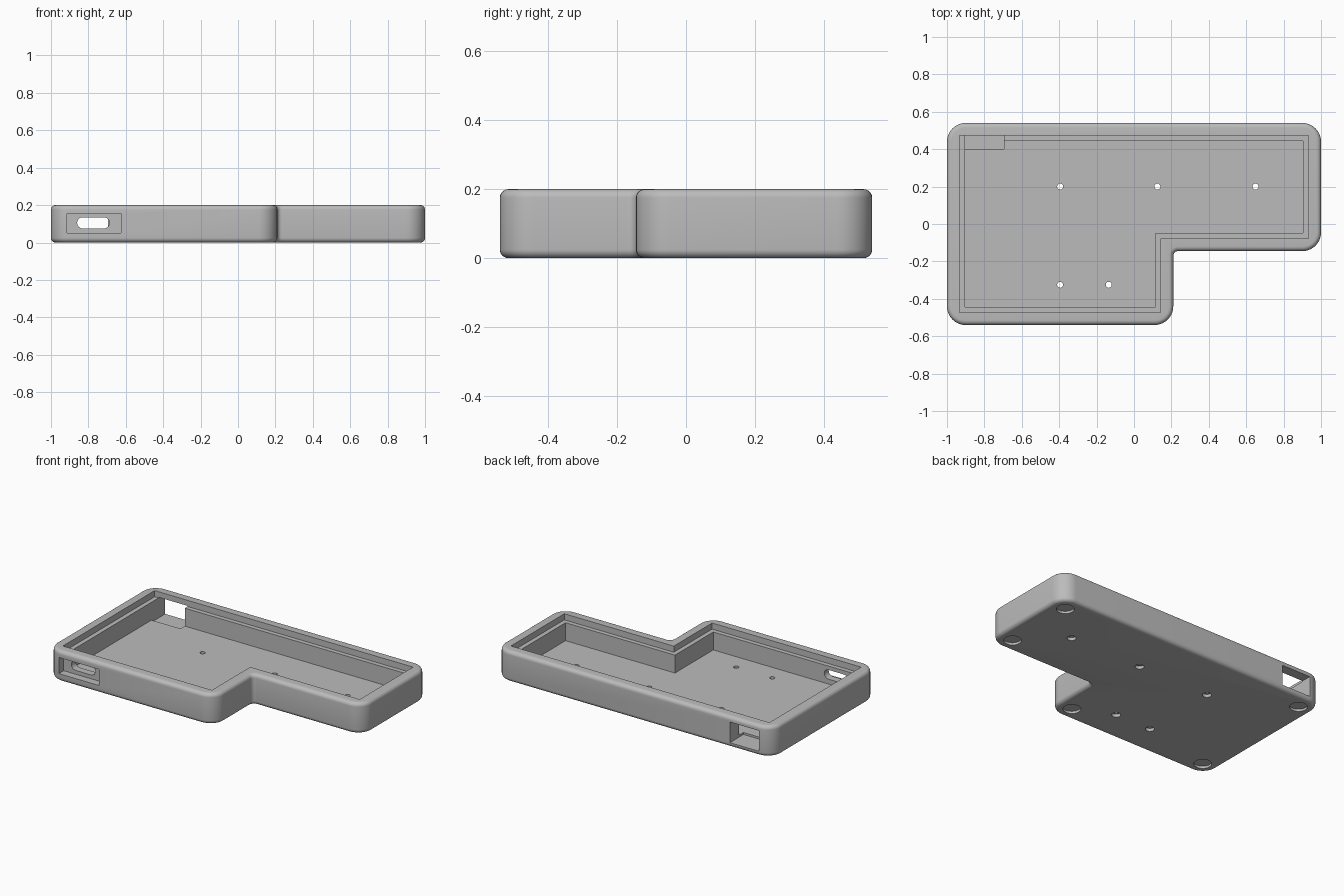
import bpy, bmesh, math
from mathutils import Matrix, Vector

cube = bpy.data.objects.get("Cube")
if cube:
    bpy.data.objects.remove(cube, do_unlink=True)

# Single matte grey plastic
grey = bpy.data.materials.new("matte grey plastic")
grey.use_nodes = True
colour = (0.5, 0.5, 0.5, 1)
grey.diffuse_color = colour
grey.node_tree.nodes["Principled BSDF"].inputs["Base Color"].default_value = colour

HEIGHT = 0.2
FLOOR = 0.043
LEDGE = 0.16
FILLET = 0.025


def l_outline(inset, convex=0.0, concave=0.0, steps=10):
    """Points of the L-shaped footprint, pulled in by inset, with rounded corners."""
    lo_x, hi_x = -1 + inset, 1 - inset
    lo_y, hi_y = -0.54 + inset, 0.54 - inset
    in_x, in_y = 0.21 - inset, -0.145 + inset
    corners = [Vector(p) for p in ((lo_x, lo_y), (in_x, lo_y), (in_x, in_y),
                                   (hi_x, in_y), (hi_x, hi_y), (lo_x, hi_y))]
    points = []
    for i, corner in enumerate(corners):
        radius = concave if i == 2 else convex
        if radius <= 0:
            points.append(corner)
            continue
        back = (corners[i - 1] - corner).normalized()
        ahead = (corners[(i + 1) % 6] - corner).normalized()
        centre = corner + (back + ahead) * radius
        for k in range(steps + 1):
            t = math.pi / 2 * k / steps
            points.append(centre - radius * (ahead * math.cos(t) + back * math.sin(t)))
    return points


def make_object(name, bm):
    bmesh.ops.recalc_face_normals(bm, faces=bm.faces)
    mesh = bpy.data.meshes.new(name)
    bm.to_mesh(mesh)
    bm.free()
    mesh.materials.append(grey)
    obj = bpy.data.objects.new(name, mesh)
    bpy.context.collection.objects.link(obj)
    return obj


def loft(name, sections):
    """Closed solid through matching rings of 3D points."""
    bm = bmesh.new()
    rings = [[bm.verts.new(p) for p in section] for section in sections]
    for low, high in zip(rings, rings[1:]):
        for i in range(len(low)):
            j = (i + 1) % len(low)
            bm.faces.new((low[i], low[j], high[j], high[i]))
    bm.faces.new(rings[0][::-1])
    bm.faces.new(rings[-1])
    return make_object(name, bm)


def prism(name, points, z0, z1):
    return loft(name, [[(p.x, p.y, z) for p in points] for z in (z0, z1)])


def box(name, low, high):
    low, high = Vector(low), Vector(high)
    bm = bmesh.new()
    bmesh.ops.create_cube(bm, size=1, matrix=Matrix.Translation((low + high) / 2)
                          @ Matrix.Diagonal((*(high - low), 1)))
    return make_object(name, bm)


def cylinder(name, x, y, radius, z0, z1):
    circle = [Vector((x + radius * math.cos(a), y + radius * math.sin(a)))
              for a in (math.tau * k / 32 for k in range(32))]
    return prism(name, circle, z0, z1)


def cut(target, cutter):
    cutter.hide_render = True
    mod = target.modifiers.new("cut", 'BOOLEAN')
    mod.operation = 'DIFFERENCE'
    mod.solver = 'EXACT'
    mod.object = cutter
    bpy.context.view_layer.objects.active = target
    bpy.ops.object.modifier_apply(modifier=mod.name)
    bpy.data.objects.remove(cutter, do_unlink=True)


# Outer shell: rounded L with rolled top and bottom edges
profile = []
for k in range(7):
    t = math.pi / 2 * k / 6
    profile.append((FILLET * (1 - math.sin(t)), FILLET * (1 - math.cos(t))))
profile += [(inset, HEIGHT - z) for inset, z in reversed(profile)]
case = loft("case_tray", [
    [(p.x, p.y, z) for p in l_outline(inset, 0.1 - inset, 0.025 + inset)]
    for inset, z in profile])

# Stepped cavity: wide lid rebate above a narrower well
cut(case, prism("lid_rebate", l_outline(0.067), LEDGE, HEIGHT + 0.1))
cut(case, prism("inner_well", l_outline(0.096), FLOOR, HEIGHT + 0.1))

# Rear connector opening, dipping slightly into the floor
cut(case, box("rear_opening", (-0.904, 0.40, 0.03), (-0.695, 0.7, LEDGE + 0.004)))

# Front recess with a rounded slot through the wall
cut(case, box("front_recess", (-0.915, -0.7, 0.05), (-0.625, -0.49, 0.155)))
slot = []
for centre_x, start in ((-0.717, -math.pi / 2), (-0.83, math.pi / 2)):
    for k in range(13):
        a = start + math.pi * k / 12
        slot.append((centre_x + 0.03 * math.cos(a), 0.105 + 0.03 * math.sin(a)))
cut(case, loft("front_slot", [[(x, y, z) for x, z in slot] for y in (-0.6, -0.4)]))

# Screw holes, counterbored from below
for x, y in ((-0.395, 0.2), (0.125, 0.2), (0.65, 0.2), (-0.395, -0.325), (-0.135, -0.325)):
    cut(case, cylinder("screw_hole", x, y, 0.016, -0.05, 0.1))
    cut(case, cylinder("screw_counterbore", x, y, 0.027, -0.05, 0.02))

# Shallow round recesses for the feet
for x, y in ((0.9, 0.44), (0.9, -0.045), (-0.9, 0.44), (-0.9, -0.44), (0.11, -0.44)):
    cut(case, cylinder("foot_recess", x, y, 0.053, -0.05, 0.015))

bpy.ops.object.select_all(action='DESELECT')
case.select_set(True)
bpy.context.view_layer.objects.active = case
bpy.ops.object.shade_smooth_by_angle(angle=math.radians(30))
